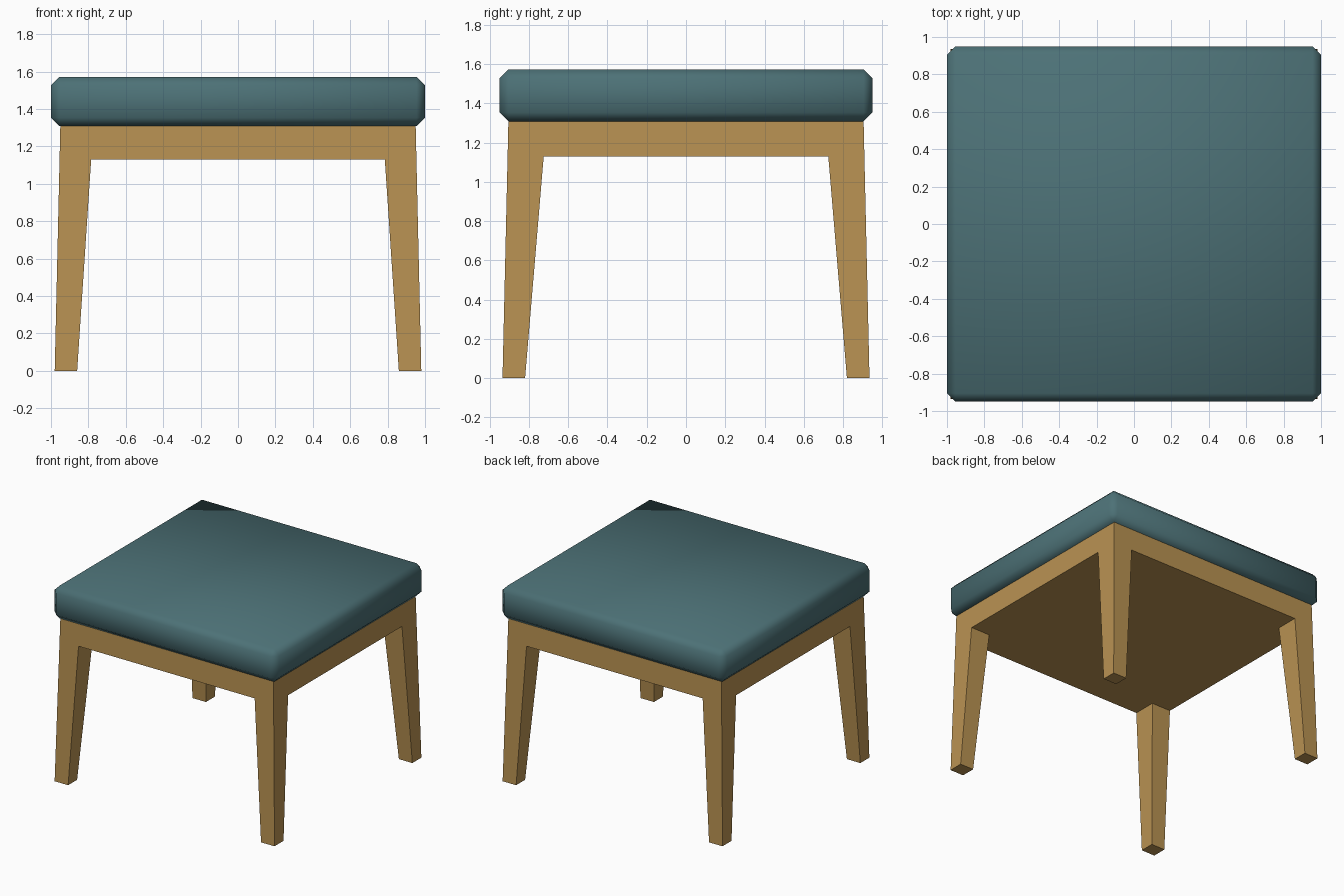
import bpy, bmesh

if "Cube" in bpy.data.objects:
    bpy.data.objects.remove(bpy.data.objects["Cube"])


def material(name, rgb):
    m = bpy.data.materials.new(name)
    m.diffuse_color = (*rgb, 1.0)
    m.use_nodes = True
    m.node_tree.nodes["Principled BSDF"].inputs["Base Color"].default_value = m.diffuse_color
    return m


def finish(name, bm, mat, smooth=False):
    bmesh.ops.recalc_face_normals(bm, faces=bm.faces)
    for f in bm.faces:
        f.smooth = smooth
    me = bpy.data.meshes.new(name)
    bm.to_mesh(me)
    bm.free()
    me.materials.append(mat)
    ob = bpy.data.objects.new(name, me)
    bpy.context.collection.objects.link(ob)
    return ob


wood = material("light wood", (0.49, 0.29, 0.085))
fabric = material("teal fabric", (0.073, 0.165, 0.182))

# Seat cushion: box with one-step chamfer, smooth shaded
bm = bmesh.new()
bmesh.ops.create_cube(bm, size=1.0)
for v in bm.verts:
    v.co.x *= 2.0
    v.co.y *= 1.9
    v.co.z = 1.44 + v.co.z * 0.264
bmesh.ops.bevel(bm, geom=bm.edges[:], offset=0.045, offset_type='OFFSET',
                segments=1, affect='EDGES')
finish("seat_cushion", bm, fabric, smooth=True)

# Wooden base: 3x3 block whose corner cells run down as tapered, splayed legs
TOP, UNDER = 1.31, 1.13
bm = bmesh.new()


def ring_grid(xo, xi, yo, yi, z):
    return [[bm.verts.new((x, y, z)) for y in (-yo, -yi, yi, yo)]
            for x in (-xo, -xi, xi, xo)]


def cell(g, i, j):
    return [g[i][j], g[i + 1][j], g[i + 1][j + 1], g[i][j + 1]]


def skirt(a, b):
    for k in range(4):
        n = (k + 1) % 4
        bm.faces.new((a[k], a[n], b[n], b[k]))


def rim(g):
    return [g[0][0], g[3][0], g[3][3], g[0][3]]


top = ring_grid(0.95, 0.785, 0.905, 0.725, TOP)
under = ring_grid(0.954, 0.785, 0.909, 0.725, UNDER)
feet = ring_grid(0.98, 0.86, 0.935, 0.82, 0.0)

for i in range(3):
    for j in range(3):
        bm.faces.new(cell(top, i, j))
        if i != 1 and j != 1:
            skirt(cell(under, i, j), cell(feet, i, j))   # leg sides
            bm.faces.new(cell(feet, i, j))               # foot
        else:
            bm.faces.new(cell(under, i, j))              # underside panel

# Apron sides
for k in range(3):
    for e in (0, 3):
        bm.faces.new((top[k][e], top[k + 1][e], under[k + 1][e], under[k][e]))
        bm.faces.new((top[e][k], top[e][k + 1], under[e][k + 1], under[e][k]))
finish("wooden_base_and_legs", bm, wood)
